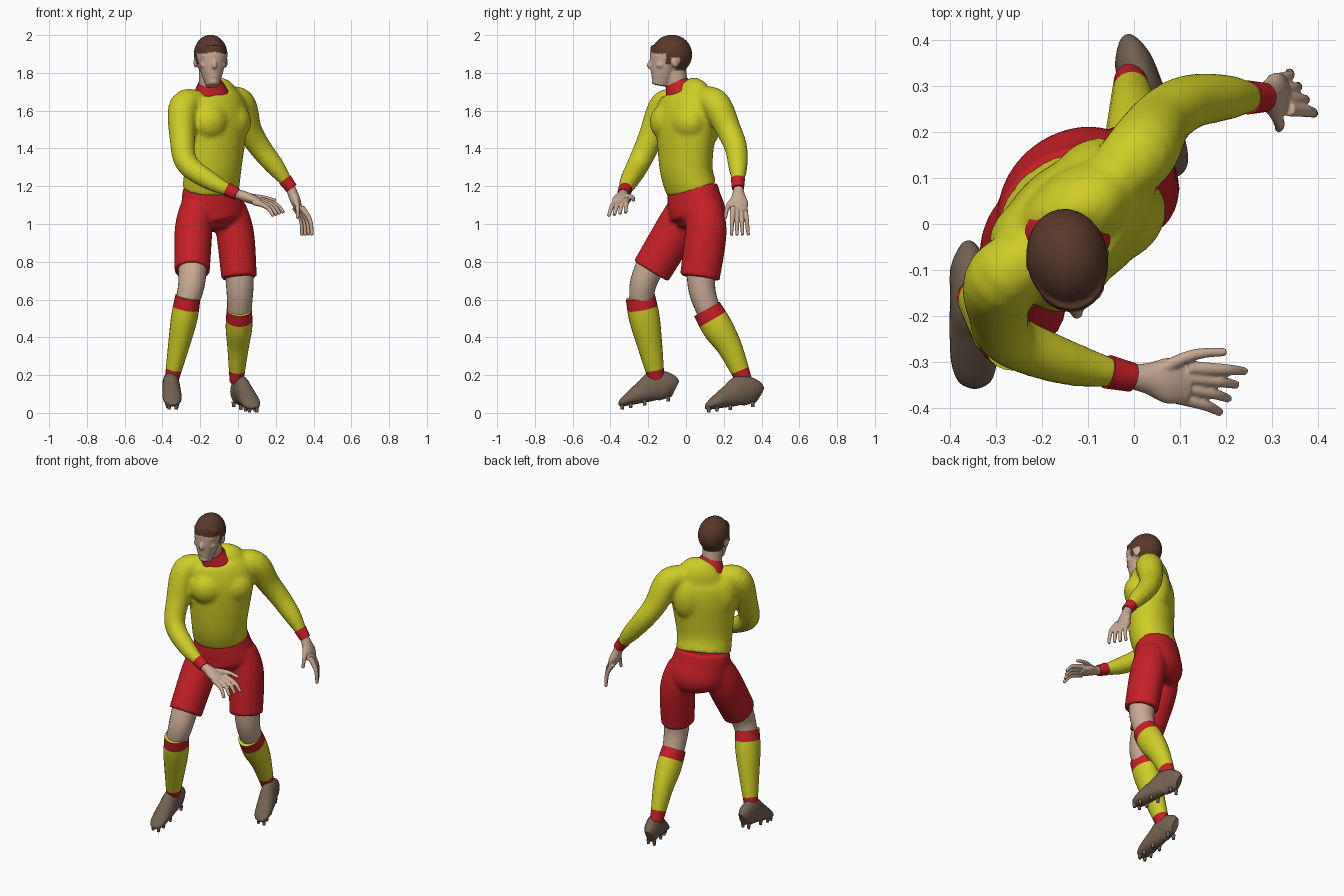
import bpy, bmesh
from math import sin, cos, pi, radians
from mathutils import Vector, Matrix

cube = bpy.data.objects.get("Cube")
if cube:
    bpy.data.objects.remove(cube)


def material(name, *colour):
    mat = bpy.data.materials.new(name)
    mat.use_nodes = True
    mat.diffuse_color = (*colour, 1)
    shader = mat.node_tree.nodes["Principled BSDF"]
    shader.inputs["Base Color"].default_value = (*colour, 1)
    shader.inputs["Roughness"].default_value = .8
    return mat


yellow = material("yellow cloth", .62, .61, .02)
red = material("red cloth", .56, .014, .02)
skin = material("skin", .58, .4, .3)
brown = material("brown hair", .1, .04, .024)
leather = material("shoe leather", .17, .12, .084)


def spline(rows, steps):
    """Catmull-Rom interpolation of (x, y, z, width, depth) rows."""
    result = []
    for i in range(len(rows) - 1):
        before, start, end = rows[max(i - 1, 0)], rows[i], rows[i + 1]
        after = rows[min(i + 2, len(rows) - 1)]
        for k in range(steps):
            t = k / steps
            slope_in, slope_out = (end - before) / 2, (after - start) / 2
            rise = end - start
            result.append(start + slope_in * t
                          + (rise * 3 - slope_in * 2 - slope_out) * t ** 2
                          + (slope_in + slope_out - rise * 2) * t ** 3)
    return result + [rows[-1]]


def loft(bm, points, widths, depths=None, angle=90, turn=0, sides=24, steps=6, band=None):
    """Closed tube of elliptical rings along a path; band(t) picks a material slot."""
    rows = [Vector((*p, w, d)) for p, w, d in zip(points, widths, depths or widths)]
    rows = spline(rows, steps)
    last = len(rows) - 1
    centres = [Vector(row[:3]) for row in rows]
    rings = []
    for i, row in enumerate(rows):
        along = (centres[min(i + 1, last)] - centres[max(i - 1, 0)]).normalized()
        facing = radians(angle + turn * i / last)
        across = Vector((cos(facing), sin(facing), 0))
        across = (across - along * across.dot(along)).normalized()
        forward = along.cross(across)
        ring = []
        for k in range(sides):
            a = 2 * pi * k / sides
            ring.append(bm.verts.new(centres[i] + across * row[3] * cos(a)
                                     + forward * row[4] * sin(a)))
        rings.append(ring)
    faces = [bm.faces.new(rings[0]), bm.faces.new(rings[-1])]
    for i in range(last):
        for k in range(sides):
            n = (k + 1) % sides
            face = bm.faces.new((rings[i][k], rings[i][n], rings[i + 1][n], rings[i + 1][k]))
            face.material_index = band((i + .5) / last) if band else 0
            faces.append(face)
    bmesh.ops.recalc_face_normals(bm, faces=faces)


def blob(bm, centre, size, angle=0):
    place = (Matrix.Translation(centre) @ Matrix.Rotation(radians(angle), 4, "Z")
             @ Matrix.Diagonal((*size, 1)))
    bmesh.ops.create_uvsphere(bm, u_segments=24, v_segments=16, radius=1, matrix=place)


def finish(name, bm, materials, voxel=0, relax=3):
    """Make the object; a voxel size fuses its pieces into one skin."""
    mesh = bpy.data.meshes.new(name)
    bm.to_mesh(mesh)
    bm.free()
    for mat in materials:
        mesh.materials.append(mat)
    for face in mesh.polygons:
        face.use_smooth = len(face.vertices) < 5
    ob = bpy.data.objects.new(name, mesh)
    bpy.context.collection.objects.link(ob)
    if voxel:
        fuse = ob.modifiers.new("fuse", "REMESH")
        fuse.mode, fuse.voxel_size, fuse.use_smooth_shade = "VOXEL", voxel, True
        smooth = ob.modifiers.new("relax", "SMOOTH")
        smooth.factor, smooth.iterations = .5, relax
    return ob


def tube(name, points, widths, materials, depths=None, **options):
    bm = bmesh.new()
    loft(bm, points, widths, depths, **options)
    return finish(name, bm, materials)


# Shirt: torso, chest, shoulder blades and both sleeves fused
sleeves = {
    "right": [(-.19, -.05, 1.64), (-.285, -.115, 1.625), (-.295, -.19, 1.45),
              (-.27, -.25, 1.32), (-.15, -.3, 1.23), (-.04, -.325, 1.175)],
    "left": [(-.08, .06, 1.655), (.01, .15, 1.64), (.06, .225, 1.5),
             (.12, .265, 1.4), (.2, .275, 1.3), (.26, .275, 1.22)]}
bm = bmesh.new()
loft(bm, [(-.145, .03, 1.185), (-.133, 0, 1.3), (-.125, 0, 1.52), (-.125, .005, 1.63),
          (-.135, .01, 1.69), (-.143, -.02, 1.73)],
     [.16, .163, .19, .19, .14, .07], [.125, .128, .138, .122, .09, .06],
     angle=33, turn=10, sides=32)
ahead, leftward = Vector((.68, -.73, 0)), Vector((.73, .68, 0))
chest = Vector((-.125, 0, 1.54))
for side in (-1, 1):
    blob(bm, chest + ahead * .06 + leftward * .08 * side, (.105, .085, .1), 43)
    blob(bm, chest - ahead * .05 + leftward * .09 * side, (.1, .08, .14), 43)
for points in sleeves.values():
    loft(bm, points, [.06, .08, .067, .06, .05, .031])
finish("shirt", bm, [yellow], .011, 7)

# Collar and cuffs
tube("collar", [(-.143, -.025, 1.69), (-.147, -.05, 1.75)], [.097, .064], [red],
     [.088, .06], angle=20)
for side, points in sleeves.items():
    wrist = Vector(points[-1])
    along = (wrist - Vector(points[-2])).normalized()
    tube(side + "_cuff", [wrist - along * .02, wrist + along * .04], [.037, .032], [red])


# Hands: palm, thumb and four fingers fused
def hand(name, wrist, knuckles, fingertips, thumb_tip, spread):
    wrist, knuckles, fingertips, thumb_tip, spread = map(
        Vector, (wrist, knuckles, fingertips, thumb_tip, spread))
    bm = bmesh.new()
    loft(bm, [wrist.lerp(knuckles, i / 3) for i in range(4)],
         [.025, .033, .05, .044], [.024, .027, .026, .017])
    paths = []
    for i in range(4):
        offset = spread * (i - 1.5)
        base, tip = knuckles.lerp(wrist, .15) + offset, fingertips + offset * 1.5
        paths.append([base, base.lerp(tip, .55) + Vector((.014, 0, .014)), tip])
    root = wrist.lerp(knuckles, .3)
    paths.append([root, root.lerp(thumb_tip, .5) - spread, thumb_tip])
    for path in paths:
        loft(bm, path, [.016, .0125, .009], sides=12)
    finish(name, bm, [skin], .004, 2)


hand("right_hand", (-.02, -.33, 1.165), (.12, -.345, 1.115), (.215, -.365, 1.05),
     (.2, -.278, 1.125), (-.012, -.02, -.004))
hand("left_hand", (.275, .277, 1.2), (.325, .28, 1.07), (.365, .285, .94),
     (.315, .208, 1.03), (-.012, .02, 0))

# Head: skull, jaw, neck and features fused around a local origin at cheek height
bm = bmesh.new()
blob(bm, (0, 0, .097), (.089, .109, .105))
steps = [i / 4 for i in range(5)]
jaw = [.034 + .046 * sin(t * pi / 2) for t in steps]
loft(bm, [(0, .035 * t - .06, .2 * t - .068) for t in steps], jaw,
     [w + .008 for w in jaw], angle=0)
loft(bm, [(0, .05, -.13), (0, .03, -.07), (0, .01, .06)], [.07, .059, .06])
loft(bm, [(0, -.096, .085), (0, -.121, .04), (0, -.105, .03)], [.009, .013, .011], sides=12)
for height in (-.004, -.016):
    blob(bm, (0, -.1, height), (.022, .01, .006))
blob(bm, (0, -.09, -.048), (.025, .018, .015))
for side in (-1, 1):
    blob(bm, (.034 * side, -.087, .09), (.028, .015, .009))
    blob(bm, (.045 * side, -.07, .042), (.025, .024, .02))
    blob(bm, (.08 * side, .005, .055), (.011, .02, .027), 15 * side)
head = finish("head", bm, [skin], .005, 4)
head.location = (-.145, -.075, 1.8)
head.rotation_euler.z = radians(10)

# Hair: every head face above a stepped hairline, except the ears
graph = bpy.context.evaluated_depsgraph_get()
baked = bpy.data.meshes.new_from_object(head.evaluated_get(graph))
head.modifiers.clear()
head.data = baked
baked.materials.clear()
for mat in (skin, brown):
    baked.materials.append(mat)
for face in baked.polygons:
    x, y, z = face.center
    if y < -.045:
        hairline = .1 + .2 * max(0, .06 - abs(x))
    else:
        hairline = .045 if y < .01 else .012
    ear = abs(x) > .078 and abs(y - .005) < .025 and z < .083
    face.material_index = int(z > hairline and not ear)
    face.use_smooth = True

# Shorts: hips and both trouser legs fused
bm = bmesh.new()
loft(bm, [(-.145, .035, 1.2), (-.14, .045, 1.12), (-.125, .065, 1.03), (-.12, .06, .97)],
     [.156, .17, .17, .12], [.12, .132, .138, .09], angle=33, sides=32)
for points in ([(-.215, 0, 1.09), (-.235, -.055, .97), (-.243, -.185, .75)],
               [(-.05, .1, 1.09), (-.015, .105, .95), (.006, .073, .715)]):
    loft(bm, points, [.09, .1, .094], [.095, .11, .106], angle=0)
finish("shorts", bm, [red], .011)

# Bare knees, and socks with red bands at top and ankle
legs = {
    "right": [(-.24, -.16, .84), (-.245, -.225, .69), (-.265, -.242, .615),
              (-.285, -.22, .5), (-.315, -.19, .35), (-.352, -.155, .17)],
    "left": [(.005, .08, .8), (.01, .085, .65), (.007, .11, .55),
             (.005, .168, .45), (0, .235, .34), (-.008, .31, .165)]}
for side, points in legs.items():
    thigh, knee, *sock = [Vector(p) for p in points]
    tube(side + "_knee", [thigh, knee, sock[0].lerp(sock[1], .3)], [.08, .071, .062], [skin])
    widths = [.067, .07, .056, .036]
    tube(side + "_sock", sock, widths, [yellow, red], [w * 1.16 for w in widths],
         angle=0, steps=10, band=lambda t: int(t < .19 or t > .86))

# Shoes rise from a sloping sole line, with studs under heel and ball
profile = [(0, .02, .045), (.13, .041, .068), (.35, .045, .08), (.55, .049, .062),
           (.8, .05, .038), (.95, .038, .021), (1, .012, .008)]
soles = {"right": ((-.36, -.056, .082), (-.345, -.352, .03)),
         "left": ((-.015, .39, .05), (.085, .107, .014))}
for side, (heel, toe) in soles.items():
    bm = bmesh.new()
    sole = [Vector(heel).lerp(Vector(toe), t) for t, w, h in profile]
    widths = [w for t, w, h in profile]
    heights = [h for t, w, h in profile]
    loft(bm, [p + Vector((0, 0, h)) for p, h in zip(sole, heights)], widths, heights, angle=0)
    for i in (1, 3, 4, 5):
        for offset in (-.5, .5):
            spot = sole[i] + Vector((widths[i] * offset, 0, 0))
            bmesh.ops.create_cone(bm, cap_ends=True, segments=8, radius1=.008, radius2=.012,
                                  depth=.03, matrix=Matrix.Translation(spot))
    finish(side + "_shoe", bm, [leather])
